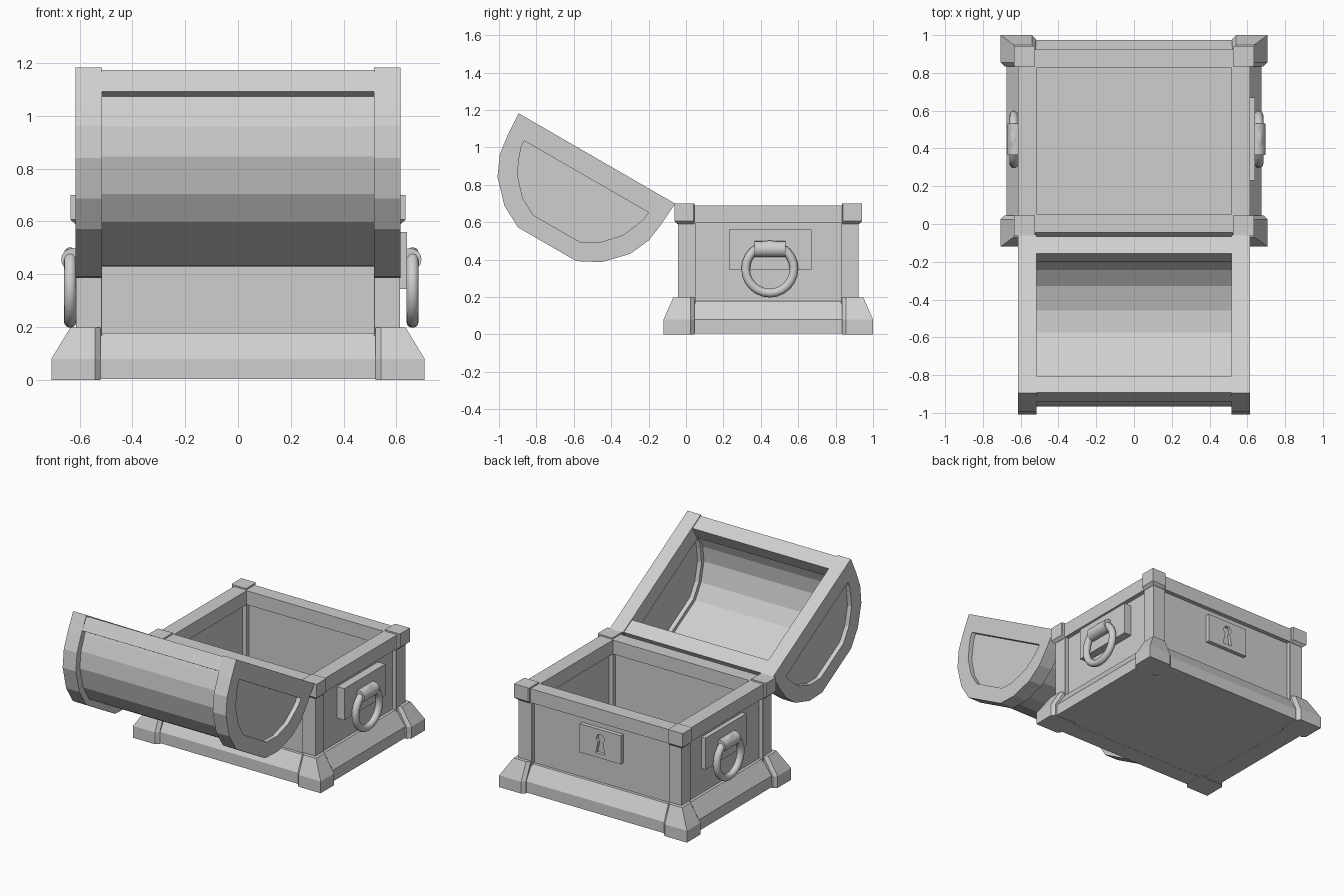
import bpy, bmesh, math
from mathutils import Vector

cube = bpy.data.objects.get("Cube")
if cube:
    bpy.data.objects.remove(cube, do_unlink=True)

mat = bpy.data.materials.new("light_grey")
mat.use_nodes = True
GREY = (0.62, 0.62, 0.62, 1)
mat.diffuse_color = GREY
mat.node_tree.nodes["Principled BSDF"].inputs["Base Color"].default_value = GREY

CY = 0.44                      # y centre of the chest body
CORNERS = [(sx, sy) for sx in (-1, 1) for sy in (-1, 1)]


def side_name(sx):
    return "left" if sx > 0 else "right"


def corner_name(sx, sy):
    return ("back_" if sy > 0 else "front_") + side_name(sx)


def finish(name, bm):
    bmesh.ops.recalc_face_normals(bm, faces=bm.faces)
    me = bpy.data.meshes.new(name)
    bm.to_mesh(me)
    bm.free()
    me.materials.append(mat)
    ob = bpy.data.objects.new(name, me)
    bpy.context.collection.objects.link(ob)
    return ob


def loft(name, rings, closed=False):
    """Bridge matching loops; cap the ends, or join last to first if closed."""
    bm = bmesh.new()
    loops = [[bm.verts.new(p) for p in r] for r in rings]
    n = len(loops[0])
    pairs = list(zip(loops, loops[1:]))
    if closed:
        pairs.append((loops[-1], loops[0]))
    else:
        bm.faces.new(loops[0])
        bm.faces.new(loops[-1])
    for a, b in pairs:
        for i in range(n):
            j = (i + 1) % n
            bm.faces.new((a[i], a[j], b[j], b[i]))
    return finish(name, bm)


def rect(hx, hy, z):
    return [(sx * hx, CY + sy * hy, z) for sx, sy in ((-1, -1), (1, -1), (1, 1), (-1, 1))]


def box(name, x0, x1, y0, y1, z0, z1):
    return loft(name, [[(x0, y0, z), (x1, y0, z), (x1, y1, z), (x0, y1, z)] for z in (z0, z1)])


def frame(name, outer, hx, hy):
    """Hollow rectangular frame; outer is a list of (half x, half y, z)."""
    z0, z1 = outer[0][2], outer[-1][2]
    loft(name, [rect(*o) for o in outer] + [rect(hx, hy, z1), rect(hx, hy, z0)], closed=True)


def corner_block(name, sx, sy, ix, iy, levels, ch):
    """Corner piece with chamfered ends, lofted through (outer x, outer y, z)."""
    rings = []
    for ox, oy, z in levels:
        pts = [(ix, iy), (ox - ch, iy), (ox, iy + ch), (ox, oy), (ix + ch, oy), (ix, oy - ch)]
        rings.append([(sx * x, CY + sy * y, z) for x, y in pts])
    loft(name, rings)


# Chest body
box("chest_floor", -0.6, 0.6, CY - 0.47, CY + 0.47, 0.005, 0.06)
frame("base_moulding", [(0.675, 0.535, 0.004), (0.675, 0.535, 0.08), (0.605, 0.475, 0.178)], 0.545, 0.415)
frame("chest_walls", [(0.585, 0.455, 0.03), (0.585, 0.455, 0.65)], 0.545, 0.415)
frame("chest_rim", [(0.615, 0.484, 0.595), (0.615, 0.484, 0.69)], 0.515, 0.388)
for sx, sy in CORNERS:
    c = corner_name(sx, sy)
    corner_block(c + "_foot", sx, sy, 0.52, 0.395,
                 [(0.707, 0.56, 0), (0.707, 0.56, 0.08), (0.635, 0.508, 0.198)], 0.021)
    corner_block(c + "_post", sx, sy, 0.515, 0.388,
                 [(0.614, 0.483, 0.02), (0.614, 0.483, 0.62)], 0.002)
    corner_block(c + "_cap", sx, sy, 0.523, 0.394,
                 [(0.616, 0.485, 0.59), (0.635, 0.502, 0.607), (0.635, 0.502, 0.70)], 0.006)

# Lock plate with a keyhole cut into the back
plate = box("lock_plate", -0.155, 0.155, 0.88, 0.922, 0.355, 0.55)
hole = [(-0.034, 0.385), (0.034, 0.385)]
for i in range(11):
    a = math.radians(-55 + 29 * i)
    hole.append((0.03 * math.cos(a), 0.487 + 0.03 * math.sin(a)))
cutter = loft("keyhole_cutter", [[(x, y, z) for x, z in hole] for y in (0.9, 0.96)])
cutter.hide_render = True
mod = plate.modifiers.new("keyhole", 'BOOLEAN')
mod.operation = 'DIFFERENCE'
mod.solver = 'EXACT'
mod.object = cutter
bpy.context.view_layer.objects.active = plate
bpy.ops.object.modifier_apply(modifier=mod.name)
bpy.data.objects.remove(cutter, do_unlink=True)


# Side handles: plate, round mount and hanging ring
def circle(n, r):
    return [(r * math.cos(2 * math.pi * i / n), r * math.sin(2 * math.pi * i / n)) for i in range(n)]


for sx, shift in ((1, 0), (-1, -0.025)):
    s = side_name(sx)
    xs = sorted((sx * 0.57, sx * (0.64 + shift)))
    box(s + "_handle_plate", xs[0], xs[1], 0.23, 0.67, 0.345, 0.56)
    loft(s + "_handle_mount", [[(sx * (0.652 + shift + a), y, 0.456 + b) for a, b in circle(16, 0.043)]
                               for y in (0.366, 0.532)])
    rings = []
    for cu, cv in circle(24, 1):
        rings.append([(sx * (0.661 + shift + b), 0.448 + cu * (0.129 + a), 0.35 + cv * (0.129 + a))
                      for a, b in circle(12, 0.0235)])
    loft(s + "_handle_ring", rings, closed=True)

# Lid: tilted half profile as (across, depth) pairs
HALF = [(0.483, 0), (0.475, 0.13), (0.46, 0.24), (0.41, 0.352), (0.3, 0.467), (0.18, 0.53)]
PROFILE = HALF + [(-u, n) for u, n in reversed(HALF)]
C30, S30 = math.cos(math.radians(30)), 0.5


def lid_point(x, u, n):
    return (x, -0.477 + C30 * u - S30 * n, 0.941 - S30 * u - C30 * n)


def arch(d, start=0.0):
    """Lid profile shrunk by d, beginning at the given depth."""
    return [(u * (1 - d / 0.483), max(n * (1 - d / 0.54), start)) for u, n in PROFILE]


def lid_ring(x, pts):
    return [lid_point(x, u, n) for u, n in pts]


barrel = arch(0.04, 0.02) + arch(0.075, 0.02)[::-1]
loft("lid_barrel", [lid_ring(x, barrel) for x in (-0.53, 0.53)])
inner = arch(0.1, 0.112)
inner[1] = (inner[0][0] - 0.003, 0.15)
inner[-2] = (-inner[1][0], 0.15)
for sx in (-1, 1):
    s = side_name(sx)
    loft(s + "_lid_end_frame", [lid_ring(sx * 0.515, arch(0)), lid_ring(sx * 0.615, arch(0)),
                                lid_ring(sx * 0.615, inner), lid_ring(sx * 0.515, inner)], closed=True)
    loft(s + "_lid_end_panel", [lid_ring(sx * x, arch(0.08, 0.06)) for x in (0.545, 0.585)])

# Lid rim bars along the hinge and the opening edge
for name, e in (("lid_hinge_bar", 1), ("lid_front_bar", -1)):
    bar = [(e * 0.375, 0.006), (e * 0.477, 0.006), (e * 0.477, 0.1), (e * 0.375, 0.1)]
    loft(name, [lid_ring(x, bar) for x in (-0.52, 0.52)])

# Smooth the round handle parts only
bpy.ops.object.select_all(action='DESELECT')
for ob in bpy.context.collection.objects:
    if ob.name.endswith(("handle_ring", "handle_mount")):
        ob.select_set(True)
        bpy.context.view_layer.objects.active = ob
bpy.ops.object.shade_smooth_by_angle(angle=math.radians(35))
